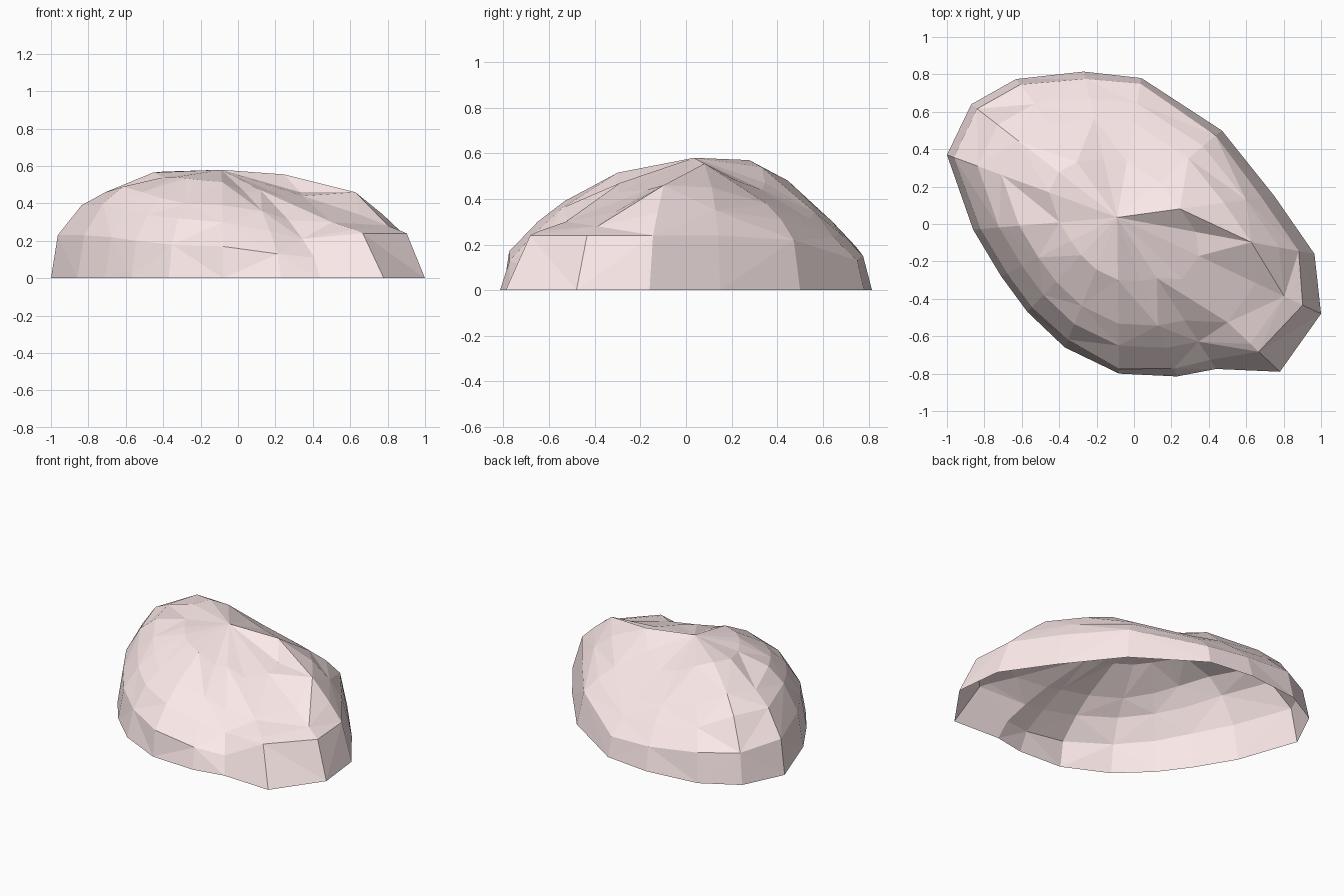
import bpy, bmesh
from mathutils import Vector

APEX = Vector((-0.09, 0.035, 0.58))
INSETS = (0.18, 0.32, 0.60)   # how far the upper rings lie from the outline to the apex

# Ground outline point (x, y), inset of its rim, then heights of rim and upper rings
SECTORS = [
    (-1.00, 0.37, .04, .23, .39, .46, .565), (-0.87, 0.64, .04, .20, .39, .48, .57),
    (-0.63, 0.775, .04, .19, .30, .39, .54), (-0.27, 0.815, .05, .15, .25, .34, .47),
    (0.04, 0.78, .04, .13, .23, .31, .44), (0.47, 0.50, .06, .22, .31, .38, .48),
    (0.75, 0.15, .08, .24, .35, .45, .555), (0.965, -0.16, .08, .24, .34, .46, .46),
    (1.00, -0.48, .09, .24, .28, .34, .44), (0.78, -0.79, .13, .24, .26, .30, .43),
    (0.44, -0.775, .06, .11, .21, .31, .47), (0.23, -0.815, .05, .13, .25, .36, .46),
    (-0.08, -0.80, .03, .17, .30, .39, .515), (-0.37, -0.66, .06, .18, .32, .40, .525),
    (-0.57, -0.47, .05, .20, .34, .43, .535), (-0.71, -0.28, .05, .22, .36, .46, .54),
    (-0.86, -0.03, .05, .23, .40, .49, .54),
]

bm = bmesh.new()
# Rings of the shell, each drawn in toward the apex
rings = [[bm.verts.new((s[0], s[1], 0)) for s in SECTORS]]
for level in range(4):
    ring = []
    for s in SECTORS:
        t = s[2] if level == 0 else INSETS[level - 1]
        p = Vector((s[0], s[1], 0)).lerp(APEX, t)
        p.z = s[3 + level]
        ring.append(bm.verts.new(p))
    rings.append(ring)
top = bm.verts.new(APEX)

# Triangular facets; the underside is left open
n = len(SECTORS)
for level in range(len(rings) - 1):
    lo, hi = rings[level], rings[level + 1]
    for i in range(n):
        j = (i + 1) % n
        if (i + level) % 2:
            bm.faces.new((lo[j], lo[i], hi[i]))
            bm.faces.new((lo[j], hi[i], hi[j]))
        else:
            bm.faces.new((lo[j], lo[i], hi[j]))
            bm.faces.new((lo[i], hi[i], hi[j]))
for i in range(n):
    bm.faces.new((rings[-1][(i + 1) % n], rings[-1][i], top))

mesh = bpy.data.meshes.new("rock")
bm.to_mesh(mesh)
bm.free()
rock = bpy.data.objects.new("rock", mesh)
bpy.context.collection.objects.link(rock)

# Pale pink stone
stone = bpy.data.materials.new("pale_pink_stone")
stone.diffuse_color = (0.98, 0.82, 0.82, 1)
mesh.materials.append(stone)
